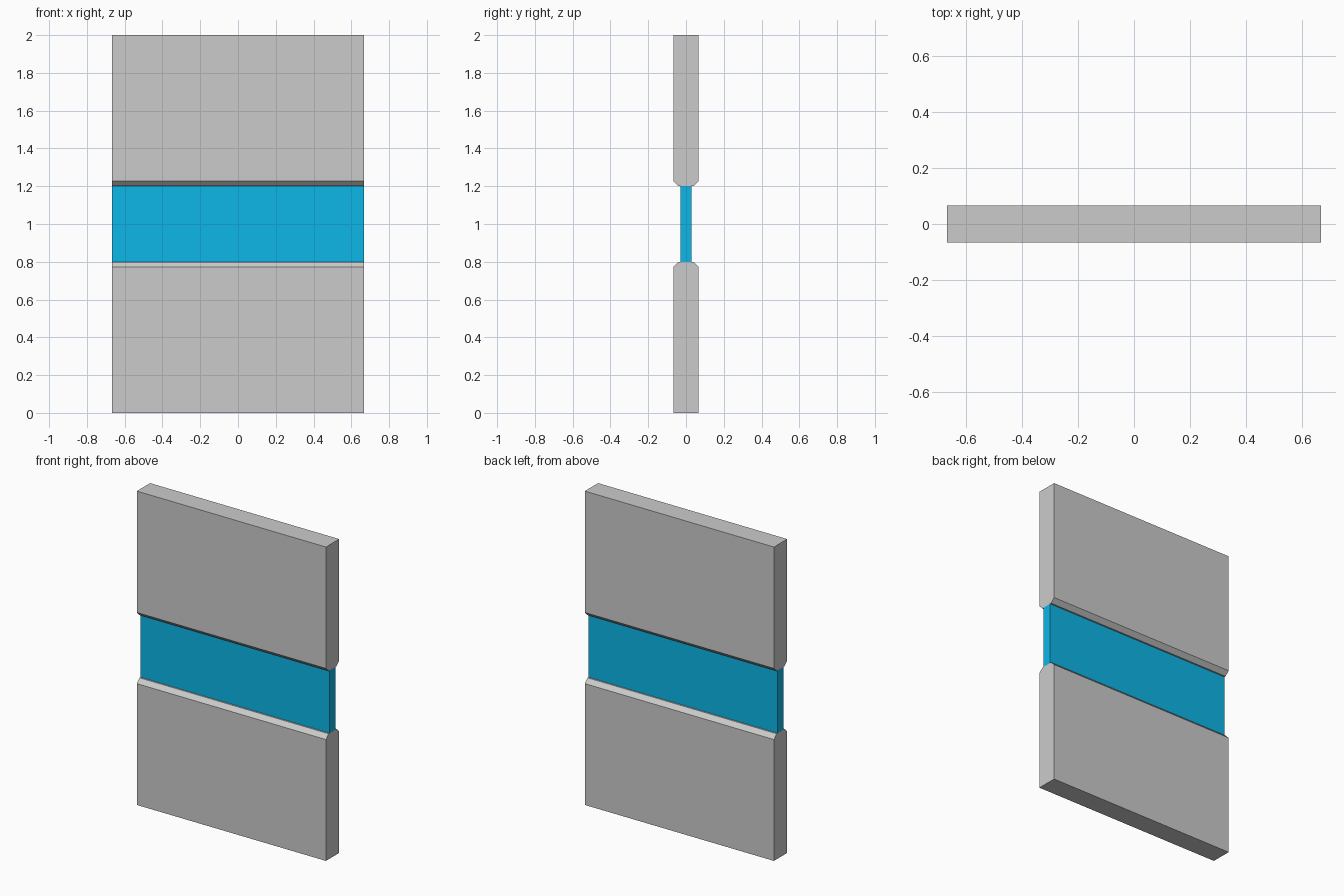
import bpy, bmesh

if "Cube" in bpy.data.objects:
    bpy.data.objects.remove(bpy.data.objects["Cube"])

HALF_W = 2 / 3      # half width along x
HALF_T = 0.0667     # half thickness of the solid panels
CH = 0.0267         # chamfer size


def extrude_profile(name, profile):
    """Extrude a closed (y, z) profile across the full width."""
    bm = bmesh.new()
    face = bm.faces.new([bm.verts.new((-HALF_W, y, z)) for y, z in profile])
    new = bmesh.ops.extrude_face_region(bm, geom=[face])["geom"]
    verts = [v for v in new if isinstance(v, bmesh.types.BMVert)]
    bmesh.ops.translate(bm, verts=verts, vec=(2 * HALF_W, 0, 0))
    bmesh.ops.recalc_face_normals(bm, faces=bm.faces)
    mesh = bpy.data.meshes.new(name)
    bm.to_mesh(mesh)
    bm.free()
    obj = bpy.data.objects.new(name, mesh)
    bpy.context.collection.objects.link(obj)
    return obj


def panel(name, outer, inner):
    """Solid panel whose inner edge (next to the window) is chamfered."""
    s = CH if outer > inner else -CH
    t, c = HALF_T, HALF_T - CH
    return extrude_profile(name, [(-t, outer), (t, outer), (t, inner + s),
                                  (c, inner), (-c, inner), (-t, inner + s)])


# Lower and upper wall panels
panel("lower_panel", 0.0, 0.8)
panel("upper_panel", 2.0, 1.2)

# Blue window strip between them
glass = extrude_profile("window_strip", [(-0.03, 0.8), (0.03, 0.8),
                                         (0.03, 1.2), (-0.03, 1.2)])
blue = bpy.data.materials.new("blue_glass")
blue.diffuse_color = (0.004, 0.47, 0.8, 1)
blue.use_nodes = True
blue.node_tree.nodes["Principled BSDF"].inputs["Base Color"].default_value = blue.diffuse_color
glass.data.materials.append(blue)
